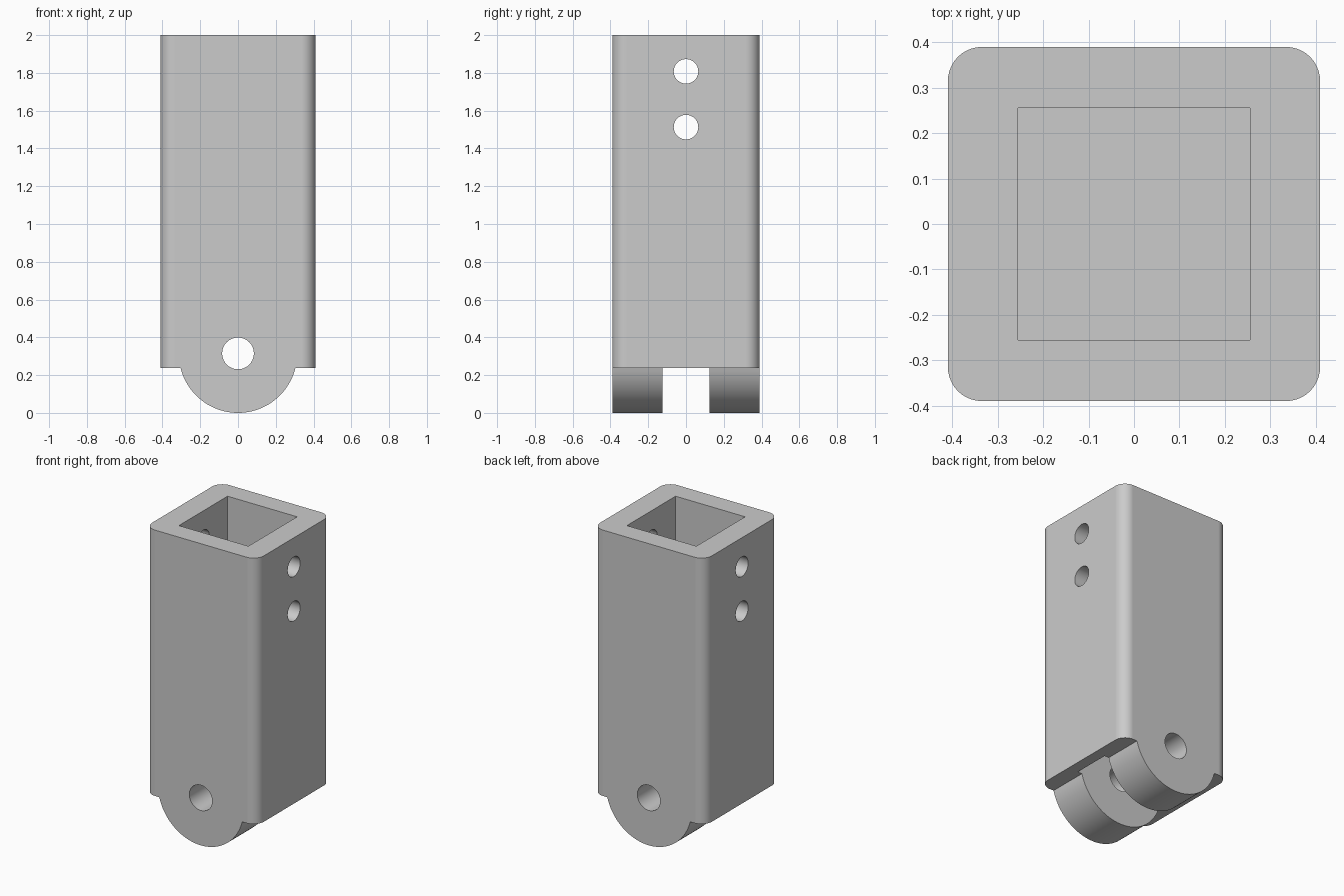
import bpy
import bmesh
import math
from mathutils import Matrix, Vector

HALF_X, HALF_Y, HEIGHT = 0.41, 0.39, 2.0
CORNER = 0.075
SHOULDER = 0.237           # underside of the square body
PIVOT_Z, LUG_R = 0.313, 0.313

if "Cube" in bpy.data.objects:
    bpy.data.objects.remove(bpy.data.objects["Cube"], do_unlink=True)

grey = bpy.data.materials.new("plain grey")
grey.use_nodes = True
colour = (0.6, 0.6, 0.6, 1)
grey.diffuse_color = colour
grey.node_tree.nodes["Principled BSDF"].inputs["Base Color"].default_value = colour


def arc(cx, cy, r, start, end, steps):
    """Points on an arc, angles in radians."""
    return [(cx + r * math.cos(start + (end - start) * i / steps),
             cy + r * math.sin(start + (end - start) * i / steps))
            for i in range(steps + 1)]


def prism(name, outline, axes, low, high):
    """Extrude a 2D outline; axes gives the two outline axes and the depth axis."""
    bm = bmesh.new()
    verts = []
    for a, b in outline:
        co = Vector((0, 0, 0))
        co[axes[0]], co[axes[1]], co[axes[2]] = a, b, low
        verts.append(bm.verts.new(co))
    base = bm.faces.new(verts)
    made = bmesh.ops.extrude_face_region(bm, geom=[base])["geom"]
    shift = Vector((0, 0, 0))
    shift[axes[2]] = high - low
    bmesh.ops.translate(bm, vec=shift,
                        verts=[g for g in made if isinstance(g, bmesh.types.BMVert)])
    bmesh.ops.recalc_face_normals(bm, faces=bm.faces)
    mesh = bpy.data.meshes.new(name)
    bm.to_mesh(mesh)
    bm.free()
    mesh.materials.append(grey)
    obj = bpy.data.objects.new(name, mesh)
    bpy.context.collection.objects.link(obj)
    return obj


def circle(cx, cy, r, steps):
    return arc(cx, cy, r, 0, 2 * math.pi, steps)[:-1]


def rectangle(x, y):
    return [(-x, -y), (x, -y), (x, y), (-x, y)]


def combine(target, cutter, operation):
    """Apply one boolean and throw the cutter away."""
    cutter.hide_render = True
    mod = target.modifiers.new("cut", "BOOLEAN")
    mod.operation, mod.solver, mod.object = operation, "EXACT", cutter
    bpy.context.view_layer.objects.active = target
    bpy.ops.object.modifier_apply(modifier=mod.name)
    bpy.data.objects.remove(cutter, do_unlink=True)


# Square post with rounded vertical corners
outline = []
for i, (sx, sy) in enumerate([(1, 1), (-1, 1), (-1, -1), (1, -1)]):
    outline += arc(sx * (HALF_X - CORNER), sy * (HALF_Y - CORNER), CORNER,
                   i * math.pi / 2, (i + 1) * math.pi / 2, 10)
post = prism("clevis_post", outline, (0, 1, 2), -0.1, HEIGHT)

# Front silhouette: square shoulders above a round lug
dip = math.asin((PIVOT_Z - SHOULDER) / LUG_R)
silhouette = arc(0, PIVOT_Z, LUG_R, math.pi + dip, 2 * math.pi - dip, 48)
silhouette += [(0.6, SHOULDER), (0.6, 2.2), (-0.6, 2.2), (-0.6, SHOULDER)]
combine(post, prism("silhouette", silhouette, (0, 2, 1), -0.6, 0.6), "INTERSECT")

# Square socket open at the top
combine(post, prism("socket", rectangle(0.255, 0.255), (0, 1, 2), 0.8, 2.2), "DIFFERENCE")

# Round pocket that splits the lug into two ears
combine(post, prism("pocket", circle(0, PIVOT_Z, 0.345, 64), (0, 2, 1), -0.125, 0.125),
        "DIFFERENCE")

# Pivot hole through both ears
combine(post, prism("pivot_hole", circle(0, PIVOT_Z + 0.002, 0.084, 40), (0, 2, 1), -0.6, 0.6),
        "DIFFERENCE")

# Two cross holes through the side walls
for z in (1.808, 1.513):
    combine(post, prism("cross_hole", circle(0, z, 0.065, 36), (1, 2, 0), -0.6, 0.6),
            "DIFFERENCE")

# Smooth curved faces, crisp edges
bpy.ops.object.select_all(action="DESELECT")
post.select_set(True)
bpy.context.view_layer.objects.active = post
bpy.ops.object.shade_smooth_by_angle(angle=math.radians(30))
weighted = post.modifiers.new("weighted normals", "WEIGHTED_NORMAL")
weighted.keep_sharp = True
